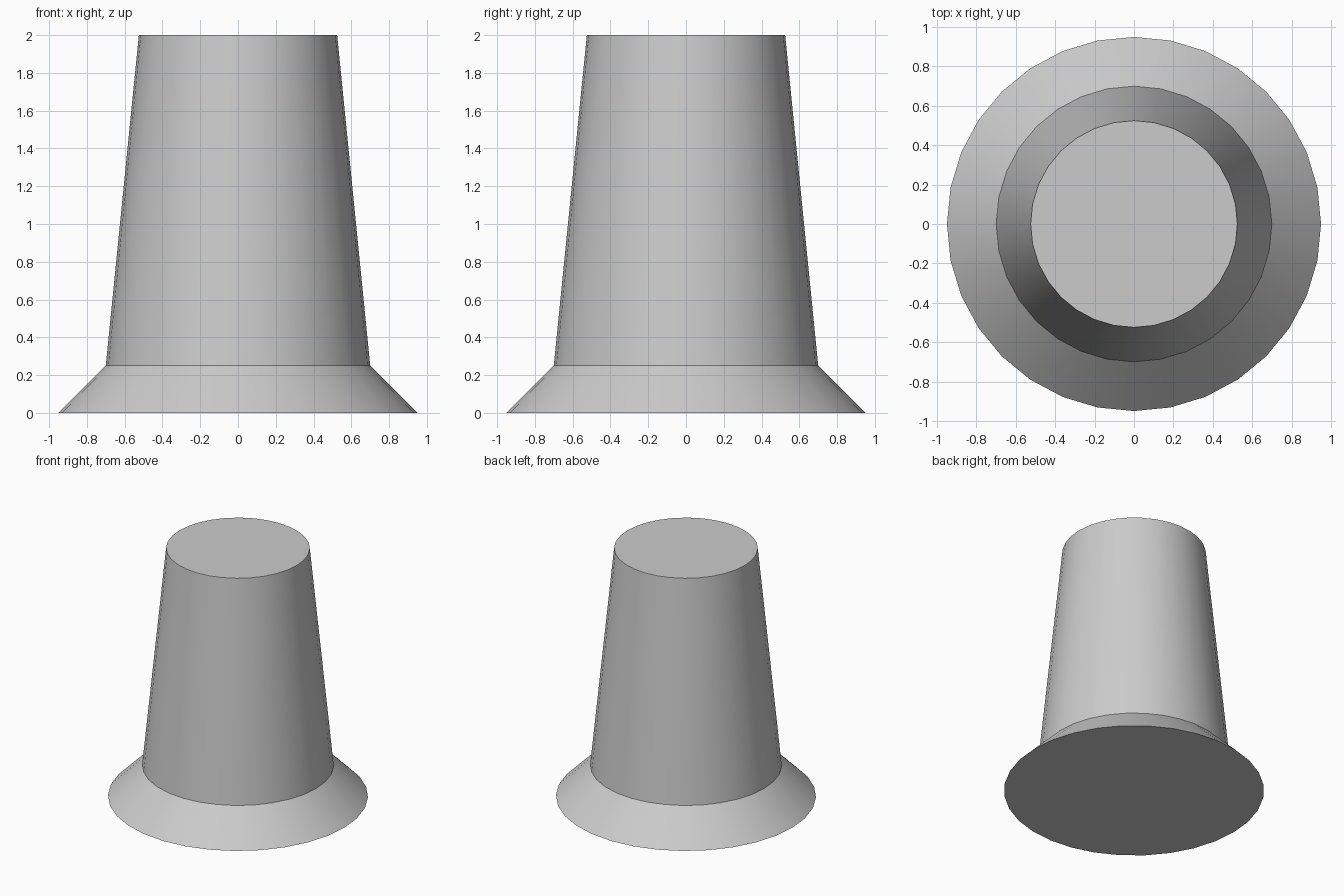
import bpy
import bmesh
from math import radians

SIDES = 32

# Remove the default object
cube = bpy.data.objects.get("Cube")
if cube:
    bpy.data.objects.remove(cube, do_unlink=True)

# Plain grey material
COLOUR = (0.6, 0.6, 0.6, 1.0)
grey = bpy.data.materials.new("plain_grey")
grey.use_nodes = True
grey.diffuse_color = COLOUR
for node in grey.node_tree.nodes:
    if node.type == "BSDF_PRINCIPLED":
        node.inputs["Base Color"].default_value = COLOUR

# Lathe profile as (radius, height): flared foot, then tapered body
profile = [(0.95, 0.0), (0.70, 0.25), (0.525, 2.0)]

# Spin the profile around z and close both ends
bm = bmesh.new()
points = [bm.verts.new((r, 0, z)) for r, z in profile]
edges = [bm.edges.new(pair) for pair in zip(points, points[1:])]
bmesh.ops.spin(bm, geom=points + edges, cent=(0, 0, 0), axis=(0, 0, 1),
               angle=radians(360), steps=SIDES, use_merge=False)
bmesh.ops.remove_doubles(bm, verts=bm.verts, dist=0.001)
bmesh.ops.holes_fill(bm, edges=[e for e in bm.edges if e.is_boundary], sides=0)
bmesh.ops.recalc_face_normals(bm, faces=bm.faces)

mesh = bpy.data.meshes.new("tapered_post")
bm.to_mesh(mesh)
bm.free()
mesh.materials.append(grey)
post = bpy.data.objects.new("tapered_post", mesh)
bpy.context.collection.objects.link(post)

# Smooth round walls with crisp rims
bpy.ops.object.select_all(action="DESELECT")
post.select_set(True)
bpy.context.view_layer.objects.active = post
bpy.ops.object.shade_smooth_by_angle(angle=radians(30))
